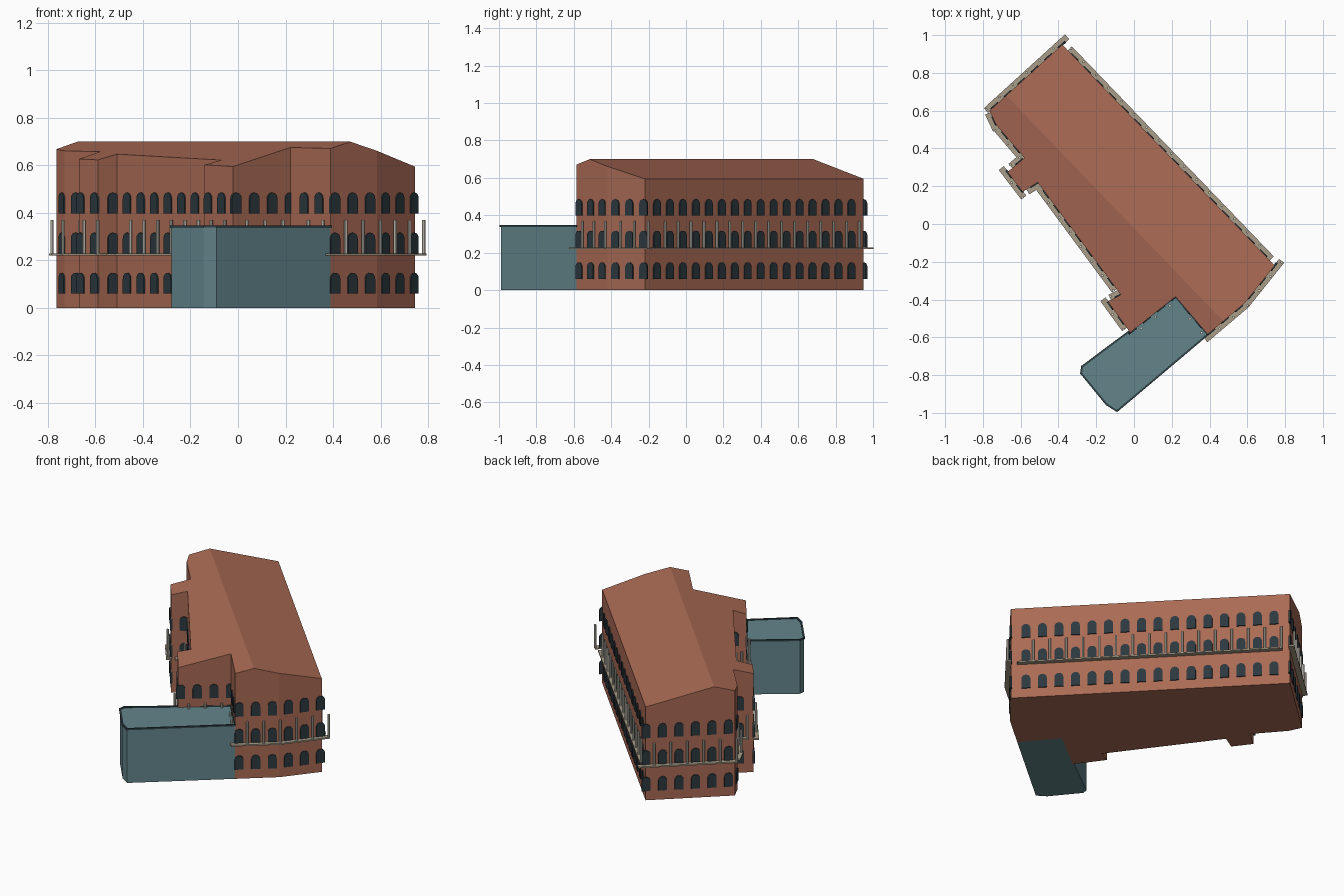
import bpy, bmesh, math
from mathutils import Vector, Matrix

if "Cube" in bpy.data.objects:
    bpy.data.objects.remove(bpy.data.objects["Cube"])

def material(name, rgb):
    m = bpy.data.materials.new(name)
    m.diffuse_color = (*rgb, 1)
    m.use_nodes = True
    m.node_tree.nodes["Principled BSDF"].inputs["Base Color"].default_value = m.diffuse_color
    return m

BRICK = material("brick", (0.40, 0.145, 0.09))
GLASS = material("dark_glass", (0.025, 0.04, 0.05))
STONE = material("stone", (0.40, 0.34, 0.25))
PALE = material("pale_stone", (0.72, 0.69, 0.60))
TEAL = material("teal", (0.125, 0.235, 0.26))
DARK = material("dark_trim", (0.03, 0.055, 0.065))

def finish(bm, name, mat):
    bmesh.ops.recalc_face_normals(bm, faces=bm.faces)
    me = bpy.data.meshes.new(name)
    bm.to_mesh(me)
    bm.free()
    ob = bpy.data.objects.new(name, me)
    me.materials.append(mat)
    bpy.context.collection.objects.link(ob)
    return ob

def prism(bm, pts, vec):
    """Extrude a closed 3D outline along a vector."""
    lo = [bm.verts.new(p) for p in pts]
    hi = [bm.verts.new(Vector(p) + vec) for p in pts]
    bm.faces.new(lo)
    bm.faces.new(hi)
    n = len(pts)
    for i in range(n):
        bm.faces.new((lo[i], lo[(i + 1) % n], hi[(i + 1) % n], hi[i]))

# Outline of the main block, clockwise from its rear corner
outline = [Vector(p) for p in (
    (-0.38, 0.95), (0.745, -0.22), (0.585, -0.42), (0.39, -0.585), (0.22, -0.385),
    (-0.02, -0.575), (-0.14, -0.41), (-0.07, -0.375), (-0.51, 0.22), (-0.59, 0.17),
    (-0.67, 0.275), (-0.58, 0.35), (-0.73, 0.525), (-0.765, 0.60))]

# Main block: gabled roof whose ridge runs parallel to the long wall
start = outline[0].to_3d()
inward = Vector((-0.721, -0.693, 0))
RIDGE = 0.40
bm = bmesh.new()
bm.faces.new([bm.verts.new(p.to_3d()) for p in outline])
bmesh.ops.bisect_plane(bm, geom=bm.verts[:] + bm.edges[:] + bm.faces[:],
                       plane_co=start + inward * RIDGE, plane_no=inward)
ext = bmesh.ops.extrude_face_region(bm, geom=bm.faces[:], use_keep_orig=True)
for v in ext["geom"]:
    if isinstance(v, bmesh.types.BMVert):
        d = (v.co - start).dot(inward)
        v.co.z = 0.70 - 0.2625 * abs(d - RIDGE)
finish(bm, "main_block", BRICK)

# Evenly spaced stations round the perimeter: point, tangent, outward normal
edges = [(a, outline[(i + 1) % len(outline)]) for i, a in enumerate(outline)]
total = sum((b - a).length for a, b in edges)
COUNT = 51
STEP = total / COUNT

def station(s):
    s %= total
    for a, b in edges:
        length = (b - a).length
        if s <= length:
            break
        s -= length
    t = (b - a).normalized()
    return (a + t * s).to_3d(), t.to_3d(), Vector((-t.y, t.x, 0))

UP = Vector((0, 0, 1))
arch = [(-0.026, 0), (0.026, 0)] + [
    (0.026 * math.cos(math.pi * k / 8), 0.062 + 0.026 * math.sin(math.pi * k / 8))
    for k in range(9)]

windows, slabs, columns = bmesh.new(), bmesh.new(), bmesh.new()
for i in range(COUNT):
    p, t, o = station(i * STEP - 0.003)
    # Three storeys of arched windows
    for z in (0.06, 0.229, 0.398):
        prism(windows, [p + t * x + UP * (z + h) - o * 0.006 for x, h in arch], o * 0.012)
    # Balcony slab section
    q = p + UP * 0.22
    half = t * STEP * 0.52
    prism(slabs, [q - half - o * 0.004, q + half - o * 0.004,
                  q + half + o * 0.03, q - half + o * 0.03], UP * 0.009)
    # Balcony column
    c = p - t * 0.045 + o * 0.018 + UP * 0.228
    prism(columns, [c + 0.007 * (t * math.cos(a) + o * math.sin(a))
                    for a in (math.tau * k / 8 for k in range(8))], UP * 0.142)
finish(windows, "arched_windows", GLASS)
finish(slabs, "balcony_slabs", STONE)
finish(columns, "balcony_columns", PALE)

# Low annex with a dark coping round its flat roof
annex = [Vector((x, y, 0)) for x, y in (
    (0.22, -0.385), (0.39, -0.585), (-0.09, -0.99), (-0.145, -0.955),
    (-0.28, -0.79), (-0.275, -0.755))]
bm = bmesh.new()
prism(bm, annex, UP * 0.342)
finish(bm, "annex", TEAL)
bm = bmesh.new()
for a, b in zip(annex, annex[1:] + annex[:1]):
    t = (b - a).normalized()
    side = Vector((-t.y, t.x, 0)) * 0.005
    a, b = a + UP * 0.338 - t * 0.004, b + UP * 0.338 + t * 0.004
    prism(bm, [a - side, b - side, b + side, a + side], UP * 0.01)
finish(bm, "annex_coping", DARK)
